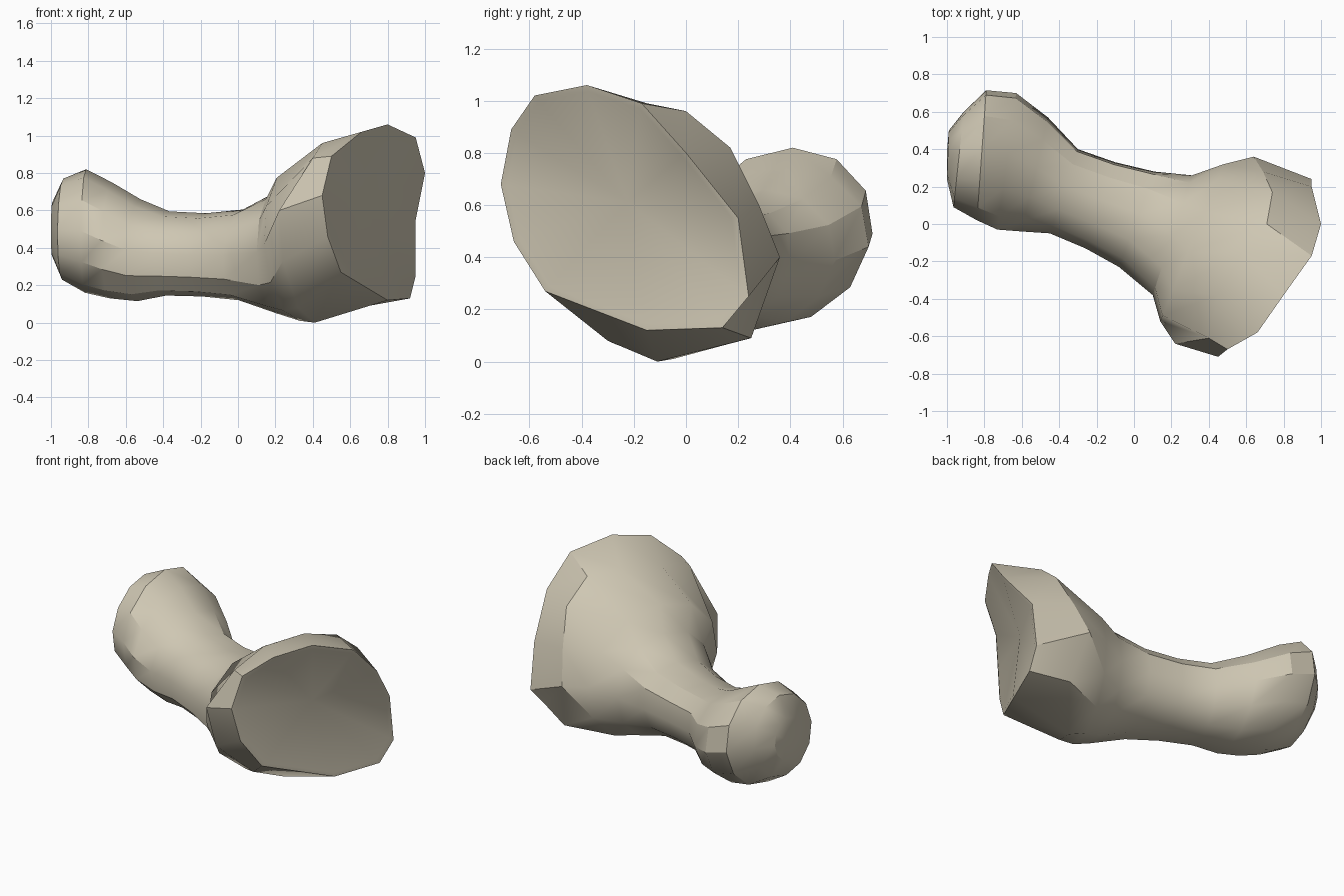
import bpy
import bmesh
from math import cos, sin, pi, copysign
from mathutils import Vector

SIDES = 12

cube = bpy.data.objects.get("Cube")
if cube:
    bpy.data.objects.remove(cube, do_unlink=True)


def make_material(name, colour):
    material = bpy.data.materials.new(name)
    material.use_nodes = True
    material.diffuse_color = colour
    material.node_tree.nodes["Principled BSDF"].inputs["Base Color"].default_value = colour
    return material


def section(front, back, low, high, squareness=1.0, lean=.12):
    """Rounded ring, starting at the top and running over the back."""
    front, back = Vector(front), Vector(back)
    middle, half = (front + back) / 2, (back - front) / 2
    ring = []
    for i in range(SIDES):
        angle = 2 * pi * i / SIDES
        across = copysign(abs(sin(angle)) ** squareness, sin(angle))
        upward = copysign(abs(cos(angle)) ** squareness, cos(angle))
        flat = middle + half * (across + lean * upward)
        ring.append(Vector((flat.x, flat.y, (low + high) / 2 + upward * (high - low) / 2)))
    return ring


def add_ring(bm, points):
    return [bm.verts.new(p) for p in points]


def bridge(bm, first, second):
    for i in range(SIDES):
        j = (i + 1) % SIDES
        bm.faces.new((first[i], first[j], second[j], second[i]))


def cap(bm, ring, tip):
    centre = bm.verts.new(tip)
    for i in range(SIDES):
        bm.faces.new((ring[i], ring[(i + 1) % SIDES], centre))


# Knuckle and shaft: front edge, back edge, bottom and top of each section
shaft = [
    section((-1.0, .24), (-.99, .5), .36, .64),
    section((-.965, .09), (-.91, .6), .23, .77),
    section((-.84, .02), (-.79, .715), .16, .82),
    section((-.73, -.03), (-.63, .70), .13, .75),
    section((-.6, -.04), (-.46, .57), .115, .66),
    section((-.45, -.05), (-.3, .40), .145, .595, .9),
    section((-.26, -.13), (-.1, .33), .14, .585, .9),
    section((-.08, -.23), (.11, .28), .12, .605, .9),
    section((.1, -.38), (.31, .26), .05, .7, .9, 0),
    section((.14, -.52), (.48, .32), .01, .83, 1, -.12),
]

# Flared head, then its slanted rim
flare = [
    (.58, -.15, .99), (.71, 0, .96), (.74, .17, .82), (.69, .28, .6),
    (.64, .36, .4), (.7, .25, .09), (.41, -.11, 0), (.32, -.3, .08),
    (.24, -.57, .33), (.22, -.64, .6), (.4, -.61, .88), (.45, -.38, .96),
]
rim = [
    (.8, -.38, 1.06), (.95, -.17, .99), (1, 0, .8), (.95, .2, .55),
    (.95, .24, .25), (.92, .14, .13), (.8, -.15, .12), (.55, -.54, .27),
    (.48, -.66, .46), (.45, -.71, .68), (.5, -.67, .89), (.66, -.58, 1.02),
]
rim = [Vector(p) for p in rim]
rim_centre = sum(rim, Vector()) / SIDES
outward = Vector((.78, -.61, -.12)).normalized()
lip = [p.lerp(rim_centre, .055) for p in rim]

bm = bmesh.new()
rings = [add_ring(bm, points) for points in shaft + [flare, rim, lip]]
for first, second in zip(rings, rings[1:]):
    bridge(bm, first, second)
cap(bm, rings[0], (-1.0, .39, .5))
# Shallow hollow inside the rim
cap(bm, rings[-1], rim_centre - outward * .08)
bmesh.ops.recalc_face_normals(bm, faces=bm.faces)

mesh = bpy.data.meshes.new("bone")
bm.to_mesh(mesh)
bm.free()
mesh.materials.append(make_material("pale bone", (.62, .57, .45, 1)))
bone = bpy.data.objects.new("bone", mesh)
bpy.context.collection.objects.link(bone)

bpy.ops.object.select_all(action="DESELECT")
bone.select_set(True)
bpy.context.view_layer.objects.active = bone
bpy.ops.object.shade_smooth_by_angle(angle=pi / 6)
